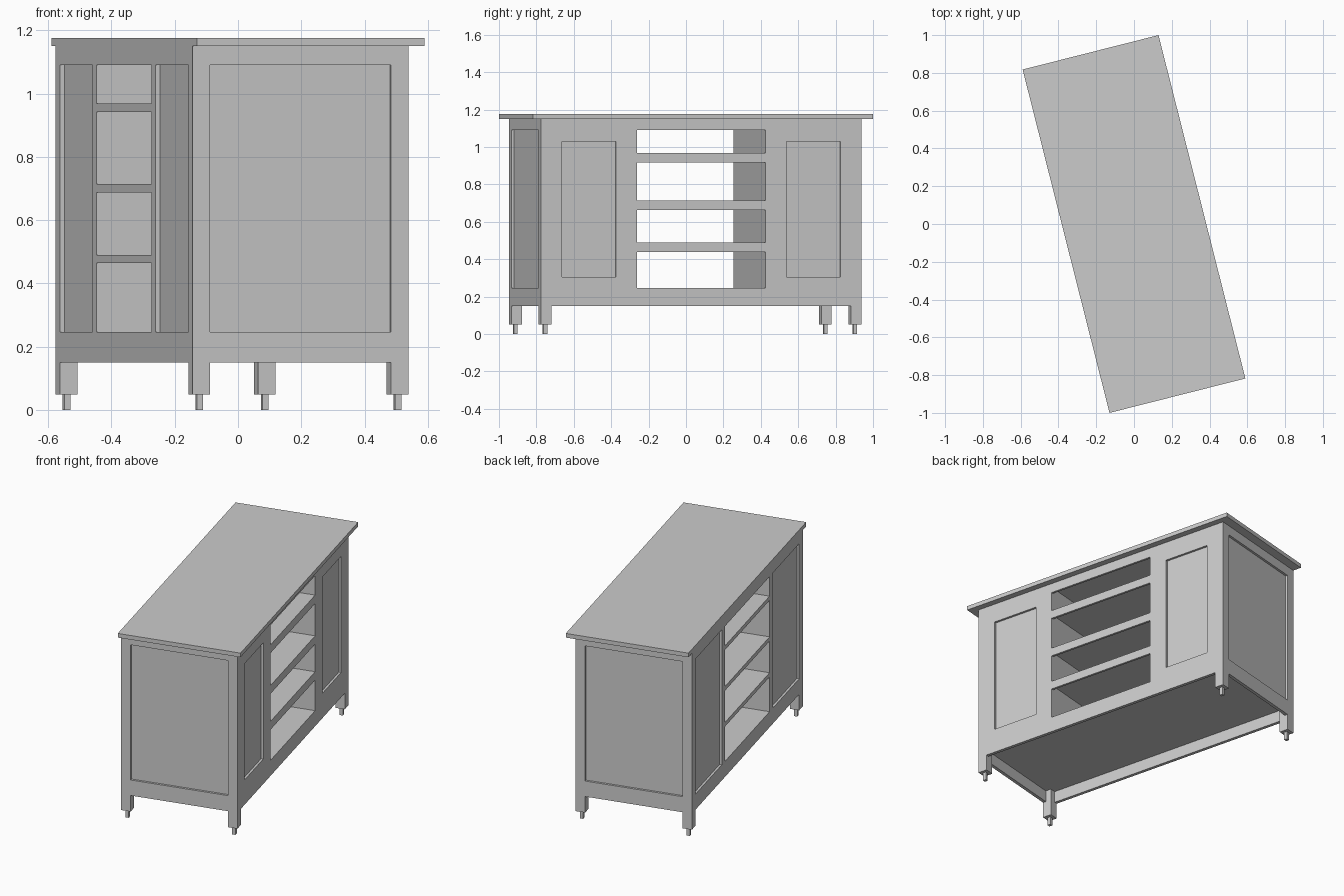
import bpy
import bmesh
import math
from mathutils import Matrix, Vector

cube = bpy.data.objects.get("Cube")
if cube:
    bpy.data.objects.remove(cube, do_unlink=True)

grey = bpy.data.materials.new("painted grey")
grey.use_nodes = True
COLOUR = (0.6, 0.6, 0.6, 1)
grey.diffuse_color = COLOUR
grey.node_tree.nodes["Principled BSDF"].inputs["Base Color"].default_value = COLOUR

TURN = Matrix.Rotation(math.radians(14.2), 4, "Z")   # whole unit stands turned
BACK, FRONT, END = -0.371, 0.332, 0.883              # body limits: depth, half length
POST, RECESS, SKIRT = 0.057, 0.014, 0.02
FLOOR, LINTEL, TOP = 0.247, 1.09, 1.15
BAY = 0.355                                          # half width of the open shelves


def box(name, u, v, z):
    """Board spanning the given depth, length and height ranges."""
    spans = [sorted(s) for s in (u, v, z)]
    size = Vector([b - a for a, b in spans])
    mid = Vector([(a + b) / 2 for a, b in spans])
    bm = bmesh.new()
    bmesh.ops.create_cube(bm, size=1, matrix=Matrix.Translation(mid) @ Matrix.Diagonal(size).to_4x4())
    mesh = bpy.data.meshes.new(name)
    bm.to_mesh(mesh)
    bm.free()
    mesh.materials.append(grey)
    obj = bpy.data.objects.new(name, mesh)
    obj.matrix_world = TURN
    bpy.context.collection.objects.link(obj)
    return obj


def pair(name, u, v, z):
    """The same board at both ends of the unit."""
    for side, s in (("front", -1), ("back", 1)):
        box(f"{side}_{name}", u, (s * v[0], s * v[1]), z)


back_face = (BACK, BACK + RECESS)
front_face = (FRONT - RECESS, FRONT)
inner = END - POST

# Worktop, ceiling and floor
box("worktop", (-0.371, 0.371), (-0.9375, 0.9375), (TOP, 1.176))
box("ceiling_board", (BACK + RECESS, FRONT - RECESS), (-BAY, BAY), (1.125, TOP))
box("floor_board", (BACK + SKIRT, FRONT - SKIRT), (SKIRT - END, END - SKIRT), (0.222, FLOOR))

# Closed cupboards, whose faces are the recessed panels
pair("cupboard", (BACK + RECESS, FRONT - RECESS), (BAY, END - RECESS), (FLOOR, TOP))

# Corner posts with narrow feet
for label, u, d in (("right", BACK, 1), ("left", FRONT, -1)):
    pair(f"{label}_post", (u, u + d * POST), (inner, END), (0.05, TOP))
    mid_u, mid_v = u + d * POST / 2, END - POST / 2
    pair(f"{label}_foot", (mid_u - 0.01, mid_u + 0.01), (mid_v - 0.01, mid_v + 0.01), (0, 0.05))

# Rails of the two ends
pair("end_skirt", (BACK + POST, FRONT - POST), (END - SKIRT, END), (0.15, FLOOR))
pair("end_top_rail", (BACK + POST, FRONT - POST), (END - RECESS, END), (LINTEL, TOP))

# Rails of the two long sides
for label, edge, d in (("right", BACK, 1), ("left", FRONT, -1)):
    box(f"{label}_skirt", (edge, edge + d * SKIRT), (-inner, inner), (0.15, FLOOR))
    box(f"{label}_top_rail", (edge, edge + d * RECESS), (-inner, inner), (LINTEL, TOP))

# Stiles beside the shelves, and the wider frame on the left side
pair("right_stile", back_face, (BAY, 0.405), (FLOOR, LINTEL))
pair("left_inner_stile", front_face, (BAY, 0.47), (FLOOR, LINTEL))
pair("left_outer_stile", front_face, (0.768, inner), (FLOOR, LINTEL))
pair("left_lower_panel_rail", front_face, (0.47, 0.768), (FLOOR, 0.305))
pair("left_upper_panel_rail", front_face, (0.47, 0.768), (1.03, LINTEL))

# Shelves, each with a deeper rail on the left side
for i, z in enumerate((0.49, 0.714, 0.968), 1):
    box(f"shelf_{i}", (BACK, FRONT - RECESS), (-BAY, BAY), (z - 0.026, z))
    box(f"shelf_rail_{i}", front_face, (-BAY, BAY), (z - 0.052, z))
